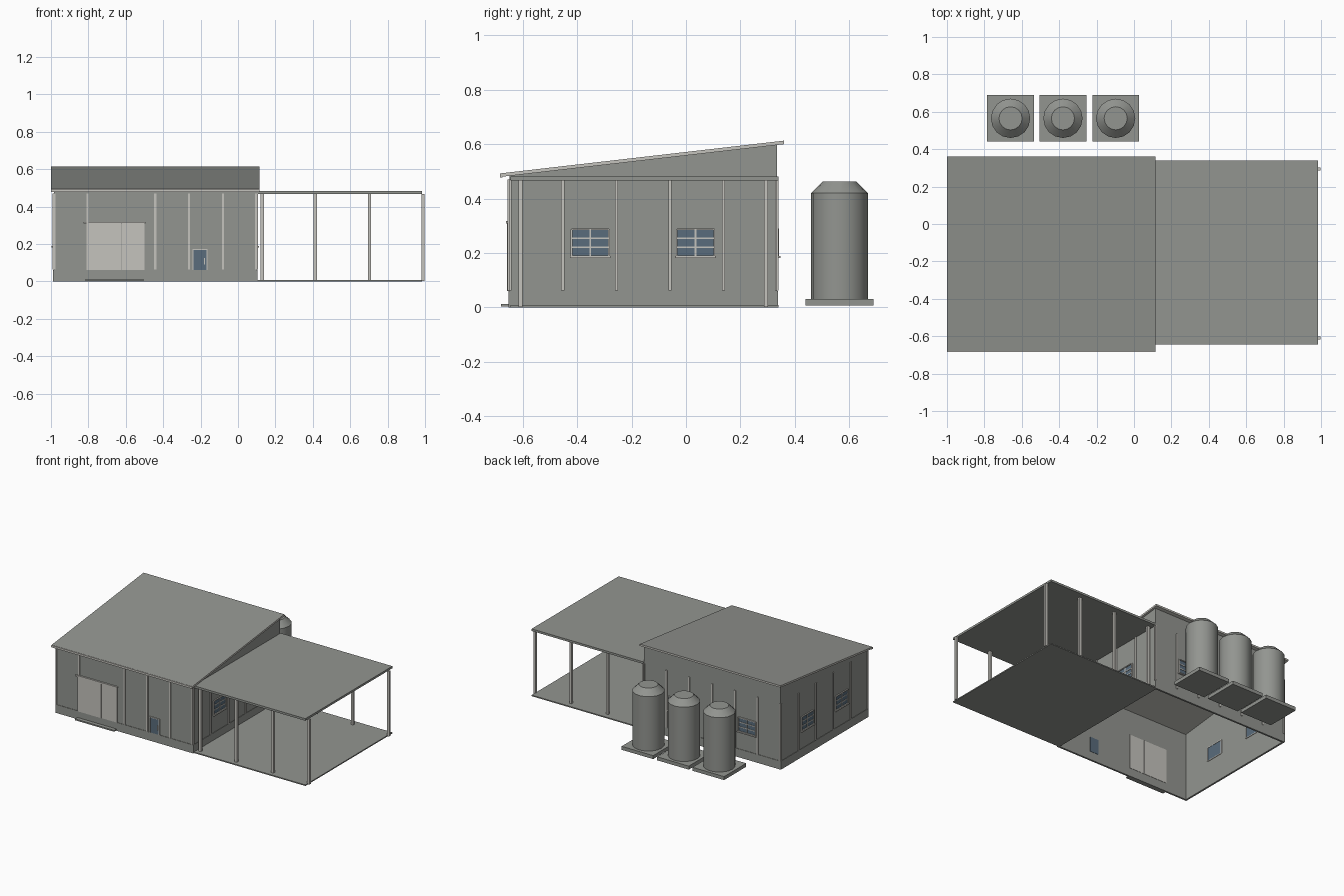
import bpy
import bmesh
from mathutils import Vector

cube = bpy.data.objects.get("Cube")
if cube:
    bpy.data.objects.remove(cube, do_unlink=True)


def material(name, rgb):
    m = bpy.data.materials.new(name)
    m.use_nodes = True
    m.diffuse_color = (*rgb, 1)
    m.node_tree.nodes["Principled BSDF"].inputs["Base Color"].default_value = (*rgb, 1)
    return m


GREY = material("grey cladding", (0.29, 0.30, 0.28))
CREAM = material("cream trim", (0.56, 0.55, 0.51))
GLASS = material("blue glass", (0.10, 0.15, 0.20))


def finish(name, bm, *mats):
    mesh = bpy.data.meshes.new(name)
    bmesh.ops.recalc_face_normals(bm, faces=bm.faces)
    bm.to_mesh(mesh)
    bm.free()
    for m in mats:
        mesh.materials.append(m)
    ob = bpy.data.objects.new(name, mesh)
    bpy.context.collection.objects.link(ob)
    return ob


def boxes(name, mat, spans):
    """One object made of axis-aligned boxes, each given by two opposite corners."""
    bm = bmesh.new()
    for a, b in spans:
        a, b = Vector(a), Vector(b)
        made = bmesh.ops.create_cube(bm, size=1)["verts"]
        for v in made:
            v.co = (a + b) / 2 + Vector(v.co[i] * abs(b[i] - a[i]) for i in range(3))
    return finish(name, bm, mat)


def extrude_x(name, profile, x0, x1, *mats):
    """Extrude a (y, z) outline along x."""
    bm = bmesh.new()
    face = bm.faces.new([bm.verts.new((x0, y, z)) for y, z in profile])
    new = bmesh.ops.extrude_face_region(bm, geom=[face])["geom"]
    bmesh.ops.translate(bm, vec=(x1 - x0, 0, 0),
                        verts=[g for g in new if isinstance(g, bmesh.types.BMVert)])
    return finish(name, bm, *mats)


# Main dimensions of the shed
X0, X1, Y0, Y1 = -0.985, 0.10, -0.65, 0.335
T = 0.01
EAVE_Y, EAVE_Z, RIDGE_Y, RIDGE_Z = -0.68, 0.48, 0.36, 0.60


def soffit(y):
    return EAVE_Z + (y - EAVE_Y) * (RIDGE_Z - EAVE_Z) / (RIDGE_Y - EAVE_Y)


# Walls, open underneath
boxes("front_wall", GREY, [((X0, Y0, 0), (X1, Y0 + T, soffit(Y0)))])
boxes("back_wall", GREY, [((X0, Y1 - T, 0), (X1, Y1, soffit(Y1 - T)))])
gable = [(Y0, 0), (Y1, 0), (Y1, soffit(Y1)), (Y0, soffit(Y0))]
extrude_x("right_wall", gable, X0, X0 + T, GREY)
extrude_x("left_wall", gable, X1 - T, X1, GREY)

# Sloping roof: cream slab with grey sheeting on top
roof = extrude_x("shed_roof", [(EAVE_Y, EAVE_Z), (RIDGE_Y, RIDGE_Z),
                               (RIDGE_Y, RIDGE_Z + 0.013), (EAVE_Y, EAVE_Z + 0.013)],
                 -1.0, 0.115, CREAM, GREY)
for p in roof.data.polygons:
    p.material_index = int(p.normal.z > 0.5)
boxes("eave_gutter", CREAM, [((-1.0, -0.685, 0.478), (0.115, -0.675, 0.492))])

# Each wall maps (along, outward, height) to a point
WALLS = {
    "front": lambda u, d, z: (u, Y0 - d, z),
    "back": lambda u, d, z: (u, Y1 + d, z),
    "right": lambda u, d, z: (X0 - d, u, z),
    "left": lambda u, d, z: (X1 + d, u, z),
}


def on_wall(wall, name, mat, spans):
    to = WALLS[wall]
    return boxes(name, mat, [(to(*a), to(*b)) for a, b in spans])


# Plinth and vertical battens
for wall, (u0, u1) in {"front": (X0, X1), "back": (X0, X1),
                       "right": (Y0, Y1), "left": (Y0, Y1)}.items():
    on_wall(wall, wall + "_plinth", GREY,
            [((u0 - 0.003, -0.002, 0), (u1 + 0.003, 0.003, 0.06))])
    count = 6 if wall in ("front", "back") else 5
    step = (u1 - u0) / count
    inner = [u0 + step * i for i in range(1, count)]
    if wall == "front":
        inner = [u for u in inner if not -0.7 < u < -0.55]
    ends = [u0 + 0.004, u1 - 0.004]
    on_wall(wall, wall + "_battens", CREAM,
            [((u - 0.006, -0.001, 0.062), (u + 0.006, 0.006, 0.47)) for u in inner]
            + [((u - 0.004, -0.001, 0.062), (u + 0.004, 0.006, 0.47)) for u in ends])


# Windows: glass through the wall, frame, glazing bars and sill
def window(wall, c, label):
    w, z0, z1, b = 0.069, 0.188, 0.287, 0.006
    on_wall(wall, label + "_glass", GLASS, [((c - w, -T - 0.002, z0), (c + w, 0.002, z1))])
    bars = [((c + s * w - b / 2, -T - 0.004, z0), (c + s * w + b / 2, 0.008, z1))
            for s in (-1, 1)]
    bars += [((c - w, -T - 0.004, z - b / 2), (c + w, 0.008, z + b / 2)) for z in (z0, z1)]
    bars.append(((c - b / 2, 0, z0), (c + b / 2, 0.005, z1)))
    for i in (1, 2):
        z = z0 + (z1 - z0) * i / 3
        bars.append(((c - w, 0, z - b / 2), (c + w, 0.005, z + b / 2)))
    bars.append(((c - w - 0.006, 0, z0 - 0.007), (c + w + 0.006, 0.012, z0)))
    on_wall(wall, label + "_frame", CREAM, bars)


for wall, centres in {"left": (-0.352, 0.035), "right": (-0.352, 0.035),
                      "back": (-0.72, -0.165)}.items():
    for i, c in enumerate(centres, 1):
        window(wall, c, f"{wall}_window_{i}")

# Sliding doors with overhead track and a threshold slab
on_wall("front", "sliding_door_wide", CREAM, [((-0.81, -T - 0.002, 0.06), (-0.623, 0.008, 0.308))])
on_wall("front", "sliding_door_narrow", CREAM, [((-0.621, -T - 0.002, 0.06), (-0.50, 0.005, 0.308))])
on_wall("front", "door_track", CREAM, [((-0.825, 0, 0.308), (-0.495, 0.012, 0.318))])
on_wall("front", "door_threshold", GREY, [((-0.815, 0, 0.003), (-0.505, 0.03, 0.013))])

# Small entry door
on_wall("front", "entry_door", GLASS, [((-0.238, -T - 0.002, 0.06), (-0.168, 0.003, 0.168))])
on_wall("front", "entry_door_frame", CREAM, [
    ((-0.243, 0, 0.06), (-0.237, 0.006, 0.174)),
    ((-0.169, 0, 0.06), (-0.163, 0.006, 0.174)),
    ((-0.243, 0, 0.168), (-0.163, 0.006, 0.174))])
on_wall("front", "entry_door_handle", CREAM, [((-0.182, 0, 0.09), (-0.177, 0.006, 0.125))])

# Open carport: floor slab, flat roof and two rows of posts
boxes("carport_floor", GREY, [((X1, -0.645, 0), (0.985, 0.34, 0.008))])
boxes("carport_roof", GREY, [((X1, -0.645, 0.467), (0.985, 0.34, 0.482))])
boxes("carport_posts", CREAM, [((x - 0.009, y - 0.008, 0.002), (x + 0.009, y + 0.008, 0.468))
                               for x in (0.129, 0.414, 0.703, 0.989)
                               for y in (-0.609, 0.294)])

# Three water tanks with conical shoulders on slabs
TANK = [(0.105, 0.03), (0.105, 0.42), (0.062, 0.462)]
SIDES = 16
for n, x in enumerate((-0.66, -0.38, -0.098), 1):
    boxes(f"tank_slab_{n}", GREY, [((x - 0.125, 0.44, 0.006), (x + 0.125, 0.69, 0.031))])
    bm = bmesh.new()
    rings = []
    for r, z in TANK:
        ring = bmesh.ops.create_circle(bm, segments=SIDES, radius=r)["verts"]
        bmesh.ops.translate(bm, verts=ring, vec=(x, 0.565, z))
        rings.append(ring)
    for low, high in zip(rings, rings[1:]):
        for i in range(SIDES):
            j = (i + 1) % SIDES
            bm.faces.new((low[i], low[j], high[j], high[i]))
    bm.faces.new(rings[0])
    bm.faces.new(rings[-1])
    tank = finish(f"water_tank_{n}", bm, GREY)
    bpy.ops.object.select_all(action="DESELECT")
    tank.select_set(True)
    bpy.context.view_layer.objects.active = tank
    bpy.ops.object.shade_smooth_by_angle(angle=0.6)
